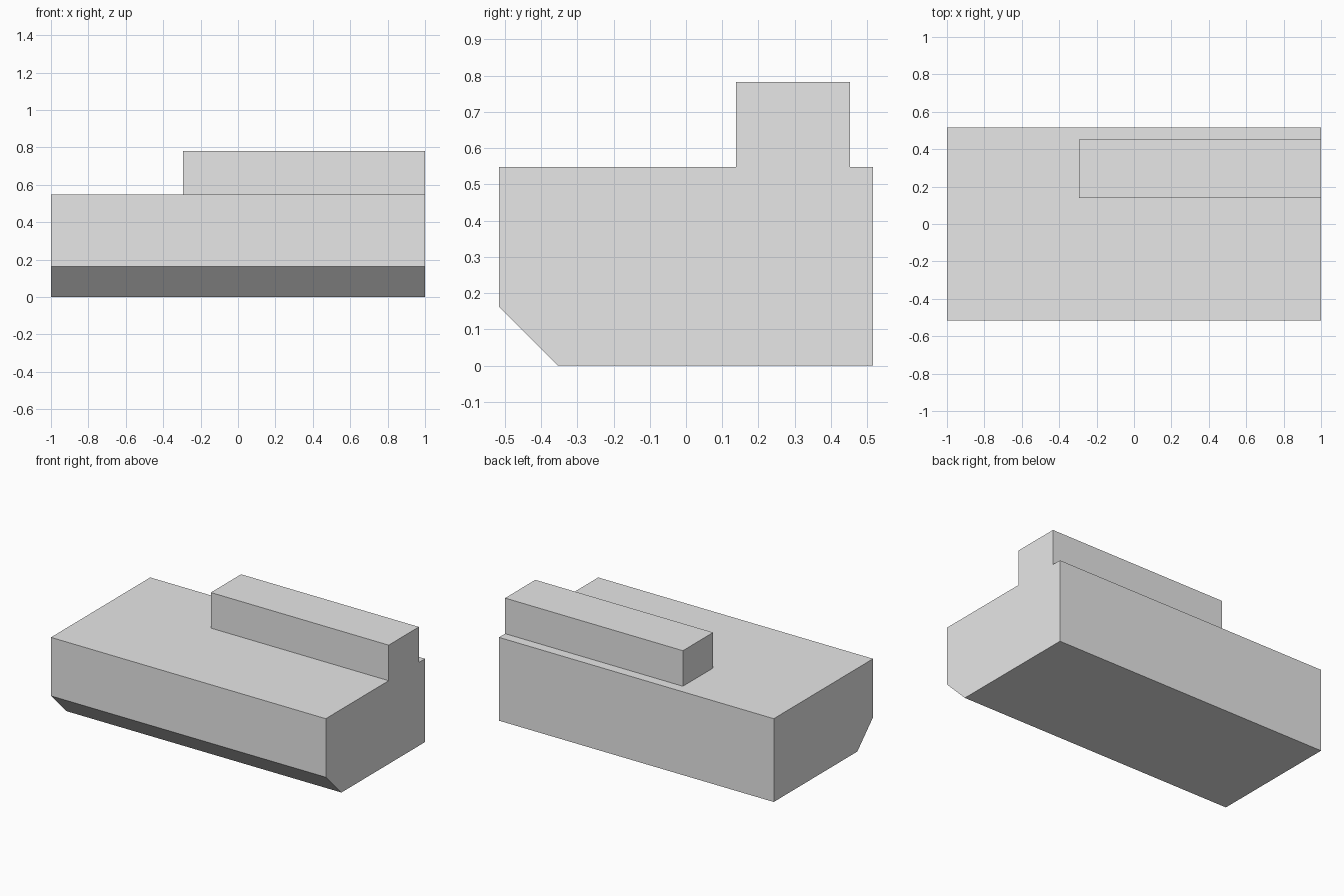
import bpy
import bmesh

cube = bpy.data.objects.get("Cube")
if cube:
    bpy.data.objects.remove(cube, do_unlink=True)

# Single plain grey
grey = bpy.data.materials.new("plain_grey")
grey.use_nodes = True
colour = (0.8, 0.8, 0.8, 1.0)
grey.diffuse_color = colour
grey.node_tree.nodes["Principled BSDF"].inputs["Base Color"].default_value = colour


def extrude_profile(name, profile, x_start, x_end):
    """Extrude a closed (y, z) profile along x into a flat-shaded solid."""
    bm = bmesh.new()
    face = bm.faces.new([bm.verts.new((x_start, y, z)) for y, z in profile])
    result = bmesh.ops.extrude_face_region(bm, geom=[face], use_keep_orig=True)
    moved = [v for v in result["geom"] if isinstance(v, bmesh.types.BMVert)]
    bmesh.ops.translate(bm, verts=moved, vec=(x_end - x_start, 0, 0))
    bmesh.ops.recalc_face_normals(bm, faces=bm.faces)
    mesh = bpy.data.meshes.new(name)
    bm.to_mesh(mesh)
    bm.free()
    mesh.materials.append(grey)
    obj = bpy.data.objects.new(name, mesh)
    bpy.context.collection.objects.link(obj)
    return obj


half_depth = 0.516
body_top = 0.548
chamfer = 0.163

# Main body with a chamfer along the lower front edge
extrude_profile("body", [
    (-half_depth, chamfer), (chamfer - half_depth, 0),
    (half_depth, 0), (half_depth, body_top), (-half_depth, body_top),
], -1, 1)

# Raised block on top, flush with the +x end
extrude_profile("raised_block", [
    (0.138, body_top), (0.452, body_top), (0.452, 0.782), (0.138, 0.782),
], -0.294, 1)
